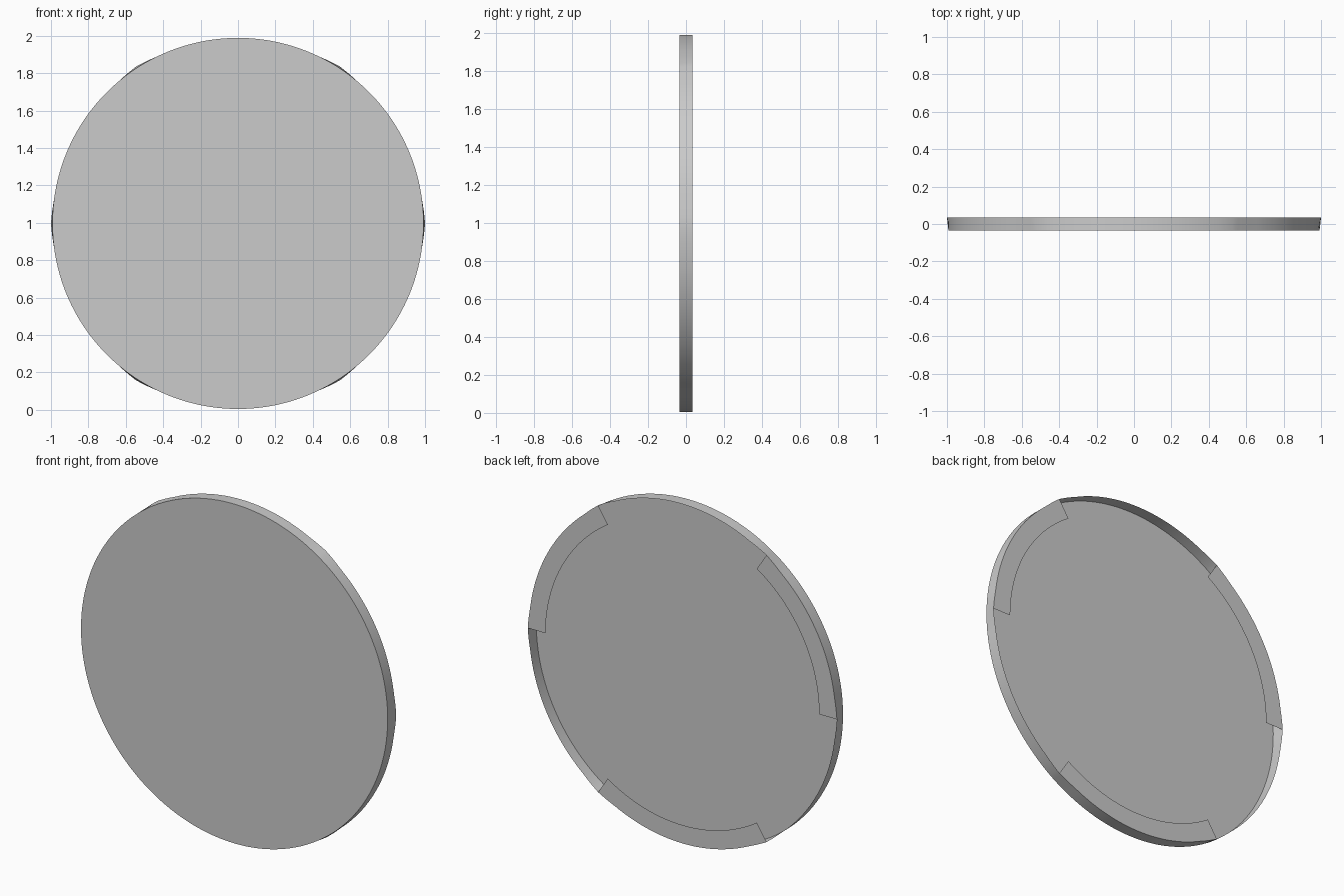
import bpy, bmesh, math

if "Cube" in bpy.data.objects:
    bpy.data.objects.remove(bpy.data.objects["Cube"])

N = 180                    # segments, 2 degrees each
R, ZC = 0.992, 0.9965      # disc radius and centre height
YF, YB = -0.034, 0.034     # front and back planes
INNER = 0.885              # inner radius of the tabs
CORNERS = [0, 57, 123, 180, 237, 303]
TABS = [(0, 57), (123, 180), (237, 303)]

grey = bpy.data.materials.new("grey")
grey.diffuse_color = (0.6, 0.6, 0.6, 1)
grey.use_nodes = True
grey.node_tree.nodes["Principled BSDF"].inputs["Base Color"].default_value = grey.diffuse_color


def back_radius(deg):
    # the open edge flares slightly at the tab corners
    d = min(abs((deg - c + 180) % 360 - 180) for c in CORNERS)
    return R + 0.008 * max(0, 1 - d / 7)


def point(bm, r, deg, y):
    a = math.radians(deg)
    return bm.verts.new((r * math.cos(a), y, ZC + r * math.sin(a)))


def finish(bm, name):
    me = bpy.data.meshes.new(name)
    bm.to_mesh(me)
    bm.free()
    me.materials.append(grey)
    ob = bpy.data.objects.new(name, me)
    bpy.context.collection.objects.link(ob)
    bpy.context.view_layer.objects.active = ob
    ob.select_set(True)
    bpy.ops.object.shade_smooth_by_angle(angle=math.radians(30))
    ob.select_set(False)


# front plate with a thin open rim wall
bm = bmesh.new()
angles = sorted(set([i * 360 / N for i in range(N)] + CORNERS))
front = [point(bm, R, d, YF) for d in angles]
back = [point(bm, back_radius(d), d, YB) for d in angles]
bm.faces.new(front)
for i in range(len(angles)):
    j = (i + 1) % len(angles)
    bm.faces.new((front[j], front[i], back[i], back[j]))
finish(bm, "disc_shell")

# three flat retaining tabs on the open back edge
for k, (a0, a1) in enumerate(TABS):
    bm = bmesh.new()
    degs = [a0] + [d for d in angles if a0 < d < a1] + [a1]
    outer = [point(bm, back_radius(d), d, YB) for d in degs]
    inner = [point(bm, INNER, d, YB) for d in degs]
    for i in range(len(degs) - 1):
        bm.faces.new((inner[i], inner[i + 1], outer[i + 1], outer[i]))
    finish(bm, "back_tab_%d" % (k + 1))
